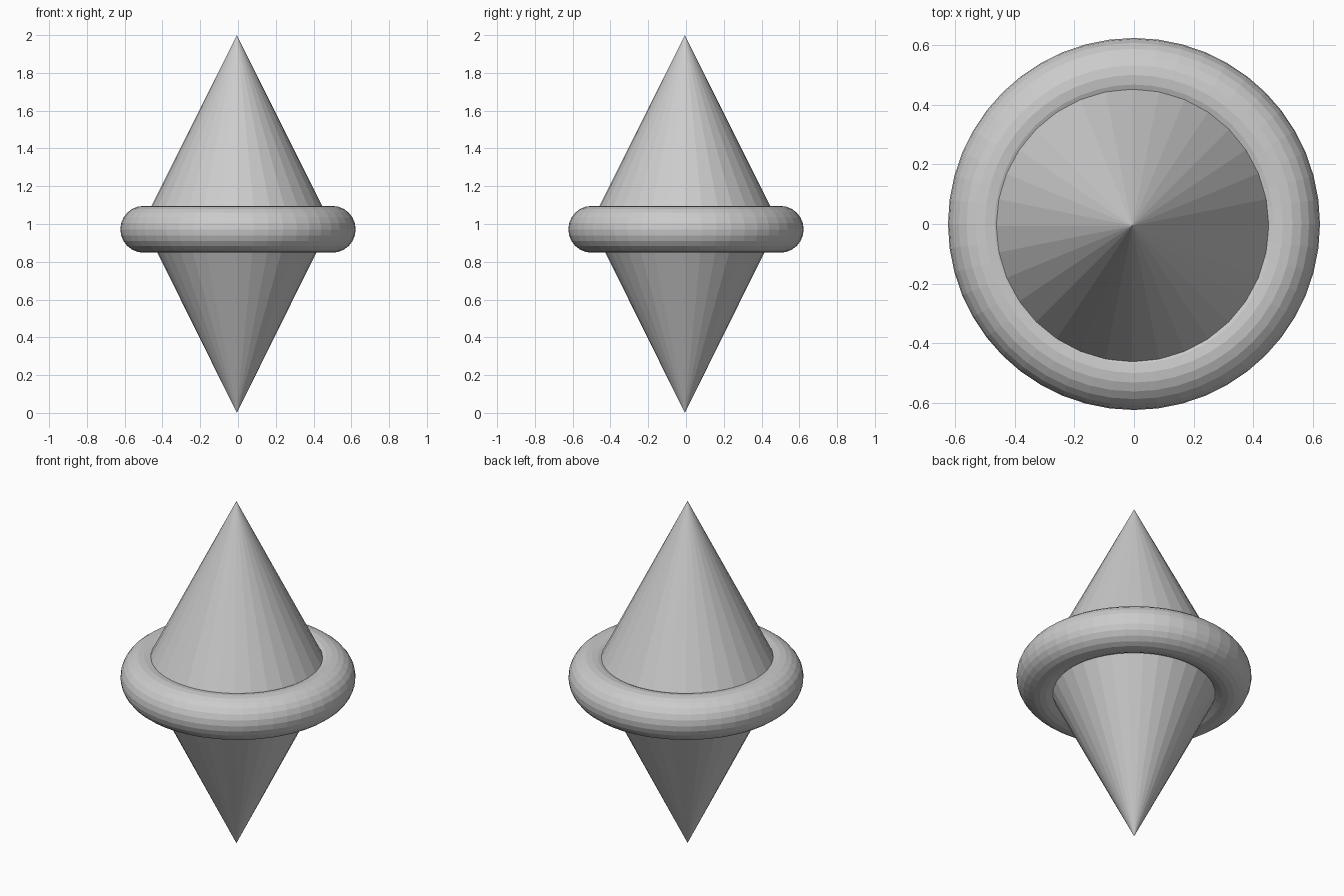
import bpy
import math

if "Cube" in bpy.data.objects:
    bpy.data.objects.remove(bpy.data.objects["Cube"])

OFFSET = -0.006  # the cones sit slightly off the ring's centre


def cone(name, radius, z, flip):
    # 32-sided flat-shaded cone, one unit tall
    bpy.ops.mesh.primitive_cone_add(
        vertices=32, radius1=radius, radius2=0, depth=1.0,
        location=(OFFSET, OFFSET, z),
        rotation=(math.pi if flip else 0, 0, 0))
    bpy.context.object.name = name


# Two cones meeting base to base
cone("upper_cone", 0.5, 1.5, False)
cone("lower_cone", 0.496, 0.5, True)

# Ring around the waist
bpy.ops.mesh.primitive_torus_add(
    major_segments=48, minor_segments=24,
    major_radius=0.499, minor_radius=0.124,
    location=(0, 0, 0.972))
bpy.context.object.name = "waist_ring"
